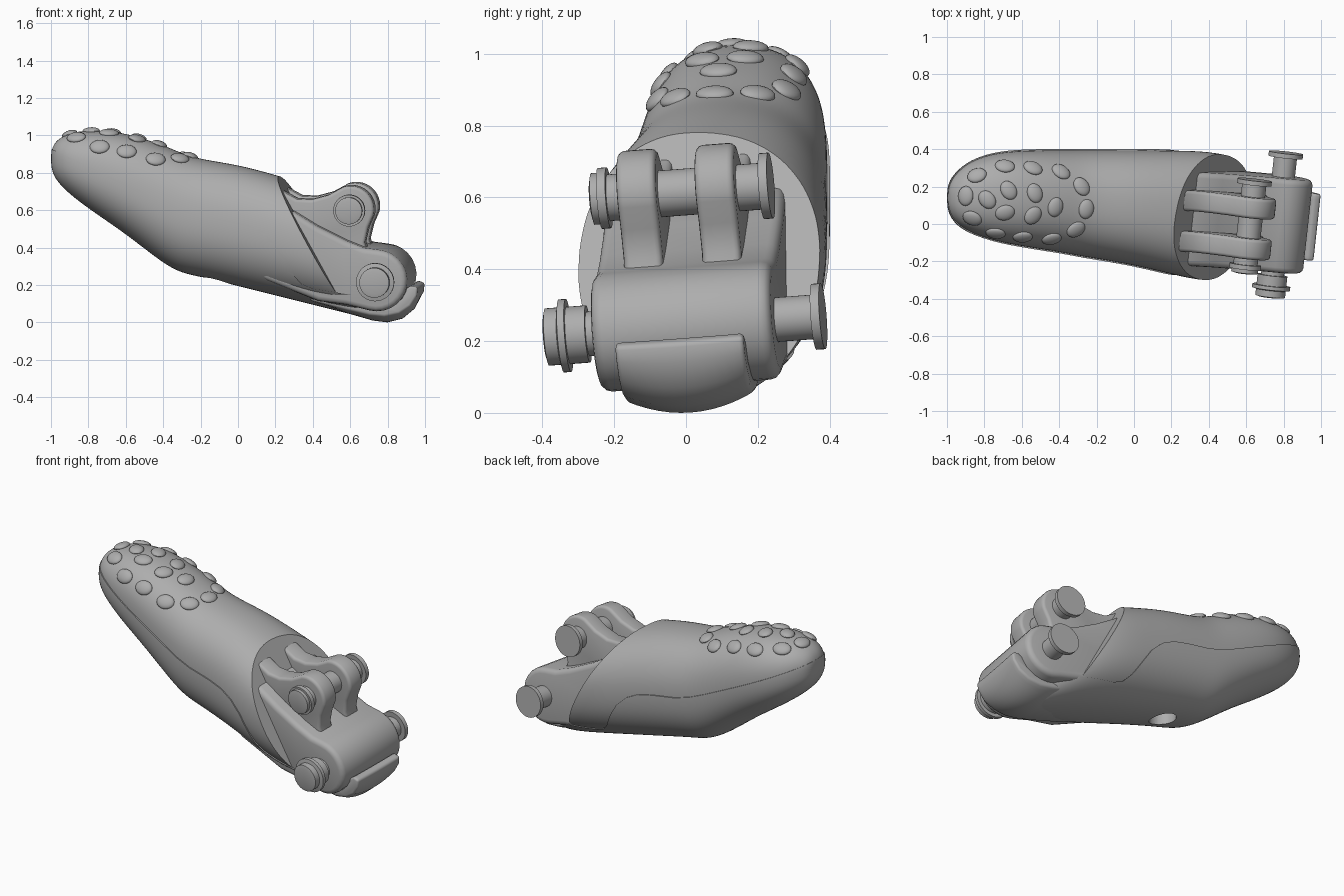
import bpy, bmesh, math
from mathutils import Matrix, Vector

cube = bpy.data.objects.get("Cube")
if cube:
    bpy.data.objects.remove(cube)

grey = bpy.data.materials.new("plain grey")
grey.use_nodes = True
grey.diffuse_color = (0.42, 0.42, 0.42, 1)
grey.node_tree.nodes["Principled BSDF"].inputs["Base Color"].default_value = grey.diffuse_color

# Hinge frame: slightly turned against the body
PIVOT = Vector((0.66, 0, 0.4))
FRAME = (Matrix.Translation(PIVOT) @ Matrix.Rotation(-0.11, 4, 'Z')
         @ Matrix.Rotation(0.075, 4, 'X') @ Matrix.Translation(-PIVOT))


def finish(name, bm, matrix=None):
    bmesh.ops.recalc_face_normals(bm, faces=bm.faces)
    if matrix:
        bm.transform(matrix)
    mesh = bpy.data.meshes.new(name)
    bm.to_mesh(mesh)
    bm.free()
    mesh.materials.append(grey)
    obj = bpy.data.objects.new(name, mesh)
    bpy.context.collection.objects.link(obj)
    return obj


def skin(name, rings, matrix=None):
    """Join equal rings of points into a closed solid."""
    bm = bmesh.new()
    rows = [[bm.verts.new(p) for p in ring] for ring in rings]
    n = len(rows[0])
    for a, b in zip(rows, rows[1:]):
        for i in range(n):
            j = (i + 1) % n
            bm.faces.new((a[i], a[j], b[j], b[i]))
    bm.faces.new(rows[0])
    bm.faces.new(rows[-1])
    return finish(name, bm, matrix)


def prism(name, profile, ys, matrix=None):
    return skin(name, [[(x, y, z) for x, z in profile] for y in ys], matrix)


def lathe(name, profile, x, z, matrix=None, sides=40):
    """Turn (radius, y) points around an axis along y."""
    rings = []
    for r, y in profile:
        rings.append([(x + r * math.cos(a), y, z + r * math.sin(a))
                      for a in (i * math.tau / sides for i in range(sides))])
    return skin(name, rings, matrix)


def arc(cx, cz, r, start, end, steps=14):
    return [(cx + r * math.cos(a), cz + r * math.sin(a))
            for a in (math.radians(start + (end - start) * i / steps) for i in range(steps + 1))]


def bake(obj):
    graph = bpy.context.evaluated_depsgraph_get()
    mesh = bpy.data.meshes.new_from_object(obj.evaluated_get(graph))
    obj.modifiers.clear()
    obj.data = mesh


def boolean(obj, cutter, operation):
    mod = obj.modifiers.new("cut", 'BOOLEAN')
    mod.object, mod.operation, mod.solver = cutter, operation, 'EXACT'
    bake(obj)


def bevel(obj, width):
    mod = obj.modifiers.new("bevel", 'BEVEL')
    mod.width, mod.segments, mod.limit_method = width, 3, 'ANGLE'
    mod.angle_limit = math.radians(40)
    bake(obj)


# Body sections: x, top, bottom, right side, left side
SECTIONS = [
    (-1.0, 0.91, 0.84, 0.10, 0.18), (-0.985, 0.955, 0.79, 0.05, 0.23),
    (-0.95, 0.99, 0.74, 0.0, 0.275), (-0.88, 1.018, 0.675, -0.045, 0.335),
    (-0.75, 1.03, 0.58, -0.09, 0.38), (-0.6, 1.015, 0.48, -0.12, 0.394),
    (-0.4, 0.95, 0.32, -0.15, 0.396), (-0.3, 0.905, 0.268, -0.17, 0.396),
    (-0.2, 0.873, 0.25, -0.187, 0.396), (0.0, 0.845, 0.2, -0.22, 0.396),
    (0.2, 0.79, 0.15, -0.27, 0.394), (0.4, 0.73, 0.1, -0.315, 0.392),
    (0.6, 0.64, 0.05, -0.29, 0.35), (0.72, 0.5, 0.02, -0.22, 0.25),
    (0.8, 0.4, 0.01, -0.15, 0.18)]


def loft(name, grow):
    rings, n = [], 32
    for x, top, low, y0, y1 in SECTIONS:
        ring = []
        for i in range(n):
            a = i * math.tau / n
            c, s = math.cos(a), math.sin(a)
            cy = math.copysign(abs(c) ** 0.87, c)
            cz = math.copysign(abs(s) ** 0.87, s)
            ring.append((x, (y0 + y1) / 2 + cy * ((y1 - y0) / 2 + grow),
                         (top + low) / 2 + cz * ((top - low) / 2 + grow)))
        rings.append(ring)
    obj = skin(name, rings)
    obj.modifiers.new("smooth", 'SUBSURF').levels = 2
    bake(obj)
    return obj


upper = loft("upper_shell", 0)
lower = loft("lower_shell", 0.007)

# Slanted open end of the upper shell, seam of the lower shell, screw hole
end_cutter = prism("end_cutter", [(0.22, 0.78), (0.06, 1.08), (1.4, 1.08), (1.4, -0.3), (0.81, -0.3)],
                   (-1, 1), FRAME)
seam = [(-1.1, 0.975), (-0.95, 0.905), (-0.4, 0.645), (-0.3, 0.602), (-0.2, 0.572),
        (-0.05, 0.548), (0.05, 0.525), (0.13, 0.485), (0.2, 0.42), (0.25, 0.34),
        (0.3, 0.25), (0.34, 0.205), (0.4, 0.18), (0.9, 0.1)]
seam_cutter = prism("seam_cutter", seam + [(0.9, -0.3), (-1.1, -0.3)], (-1, 1))
upright = Matrix.Translation((-0.12, 0.1, 0)) @ Matrix.Rotation(math.pi / 2, 4, 'X')
hole_cutter = lathe("hole_cutter", [(0.075, 0.1), (0.075, 0.38)], 0, 0, upright)
boolean(upper, end_cutter, 'DIFFERENCE')
boolean(upper, hole_cutter, 'DIFFERENCE')
boolean(lower, seam_cutter, 'INTERSECT')
boolean(lower, hole_cutter, 'DIFFERENCE')
for cutter in (end_cutter, seam_cutter, hole_cutter):
    bpy.data.objects.remove(cutter)
lathe("recessed_screw", [(0.045, 0.29), (0.045, 0.39)], 0, 0, upright)

# Grip bumps seated on the fingertip surface
BUMPS = [(-0.84, 0.26), (-0.69, 0.31), (-0.54, 0.3), (-0.39, 0.28), (-0.28, 0.2), (-0.9, 0.15),
         (-0.785, 0.13), (-0.67, 0.18), (-0.53, 0.165), (-0.865, 0.03), (-0.69, 0.06),
         (-0.54, 0.045), (-0.42, 0.09), (-0.255, 0.08), (-0.31, -0.03), (-0.74, -0.05),
         (-0.595, -0.07), (-0.44, -0.08)]
bm = bmesh.new()
for x, y in BUMPS:
    hit, spot, normal, _ = upper.ray_cast(Vector((x, y, 2)), Vector((0, 0, -1)))
    if hit:
        place = (Matrix.Translation(spot) @ normal.to_track_quat('Z', 'Y').to_matrix().to_4x4()
                 @ Matrix.Diagonal((0.053, 0.042, 0.02, 1)))
        bmesh.ops.create_uvsphere(bm, u_segments=20, v_segments=12, radius=1, matrix=place)
finish("grip_bumps", bm)

# Hinge block with rounded nose
block = prism("hinge_block", [(0.12, 0.62), (0.32, 0.61), (0.45, 0.53), (0.6, 0.455), (0.7, 0.415)]
              + arc(0.765, 0.24, 0.165, 85, -105)
              + [(0.6, 0.11), (0.45, 0.13), (0.15, 0.25)], (-0.25, 0.255), FRAME)
bevel(block, 0.03)

# Pair of ears carrying the upper pin
EAR = ([(0.2, 0.74), (0.27, 0.705), (0.33, 0.672), (0.41, 0.668), (0.5, 0.692)]
       + arc(0.62, 0.615, 0.127, 108, -15)
       + [(0.715, 0.52), (0.695, 0.44), (0.72, 0.36), (0.3, 0.4)])
for side, y in (("right", -0.17), ("left", 0.05)):
    bevel(prism(side + "_ear", EAR, (y, y + 0.11), FRAME), 0.018)

# Hinge pins with flat heads and retaining collars
lathe("upper_pin", [(0.05, -0.255), (0.072, -0.25), (0.072, -0.23), (0.085, -0.23), (0.085, -0.205),
                    (0.065, -0.205), (0.065, 0.225), (0.092, 0.225), (0.092, 0.25)],
      0.62, 0.615, FRAME)
lathe("lower_pin", [(0.06, -0.395), (0.08, -0.39), (0.08, -0.355), (0.102, -0.35), (0.102, -0.33),
                    (0.08, -0.33), (0.08, -0.275), (0.062, -0.275), (0.062, 0.36), (0.092, 0.36),
                    (0.092, 0.385)], 0.77, 0.24, FRAME)

# Curled lip under the hinge, bowed across its width
LIP = [(0.4, 0.16), (0.6, 0.12), (0.72, 0.07), (0.82, 0.07), (0.885, 0.115), (0.915, 0.185),
       (0.945, 0.21), (0.98, 0.195), (0.975, 0.14), (0.94, 0.07), (0.88, 0.02), (0.8, 0.0),
       (0.72, 0.01), (0.6, 0.045), (0.4, 0.11)]
rings = []
for i in range(13):
    t = i / 6 - 1
    rings.append([(x, 0.18 * t, z + 0.045 * t * t * (1 - z / 0.21)) for x, z in LIP])
bevel(skin("curled_lip", rings, FRAME), 0.012)

# Smooth shading with sharp edges kept
bpy.ops.object.select_all(action='DESELECT')
for obj in bpy.context.scene.objects:
    if obj.type == 'MESH' and grey.name in obj.data.materials:
        obj.select_set(True)
        bpy.context.view_layer.objects.active = obj
bpy.ops.object.shade_smooth_by_angle(angle=math.radians(35))
